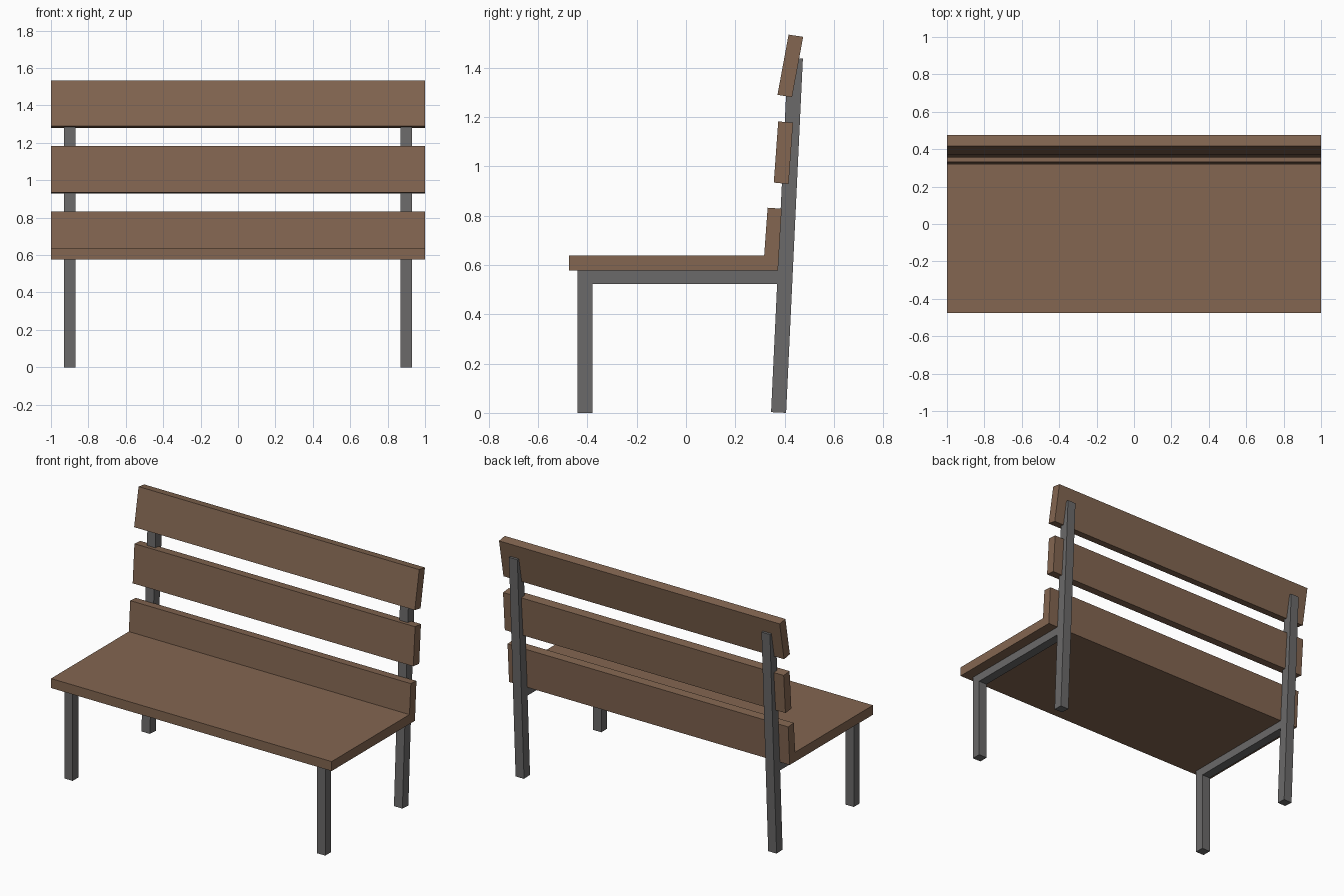
import bpy
import bmesh

cube = bpy.data.objects.get("Cube")
if cube:
    bpy.data.objects.remove(cube, do_unlink=True)


def make_material(name, rgb):
    mat = bpy.data.materials.new(name)
    mat.use_nodes = True
    color = (*rgb, 1.0)
    mat.diffuse_color = color
    mat.node_tree.nodes["Principled BSDF"].inputs["Base Color"].default_value = color
    return mat


wood = make_material("brown wood", (0.227, 0.133, 0.082))
metal = make_material("grey metal", (0.147, 0.144, 0.144))


def extrude_profile(name, profile, x0, x1, mat, mirror=False):
    """Extrude a (y, z) side outline from x0 to x1."""
    bm = bmesh.new()
    face = bm.faces.new([bm.verts.new((x0, y, z)) for y, z in profile])
    side = bmesh.ops.extrude_face_region(bm, geom=[face])["geom"]
    moved = [v for v in side if isinstance(v, bmesh.types.BMVert)]
    bmesh.ops.translate(bm, verts=moved, vec=(x1 - x0, 0, 0))
    bmesh.ops.recalc_face_normals(bm, faces=bm.faces)
    mesh = bpy.data.meshes.new(name)
    bm.to_mesh(mesh)
    bm.free()
    mesh.materials.append(mat)
    obj = bpy.data.objects.new(name, mesh)
    bpy.context.collection.objects.link(obj)
    if mirror:
        obj.modifiers.new("Mirror", "MIRROR")
    return obj


# Seat with the lowest back board rising from its rear edge
extrude_profile("seat_and_lower_board",
                [(-0.475, 0.577), (0.373, 0.577), (0.388, 0.828), (0.331, 0.832),
                 (0.317, 0.638), (-0.475, 0.638)], -1, 1, wood)

# Upper back boards, leaning further back with height
extrude_profile("middle_board",
                [(0.356, 0.934), (0.416, 0.928), (0.434, 1.177), (0.374, 1.182)],
                -1, 1, wood)
extrude_profile("top_board",
                [(0.371, 1.29), (0.43, 1.28), (0.475, 1.525), (0.416, 1.534)],
                -1, 1, wood)

# Front legs joined to the bars under the seat
extrude_profile("front_leg_and_seat_bar",
                [(-0.44, 0), (-0.38, 0), (-0.38, 0.523), (0.4, 0.523),
                 (0.4, 0.577), (-0.44, 0.577)], 0.87, 0.93, metal, mirror=True)

# Leaning rear legs that carry the back boards
extrude_profile("rear_leg",
                [(0.345, 0.003), (0.406, 0), (0.474, 1.437), (0.413, 1.44)],
                0.87, 0.93, metal, mirror=True)
